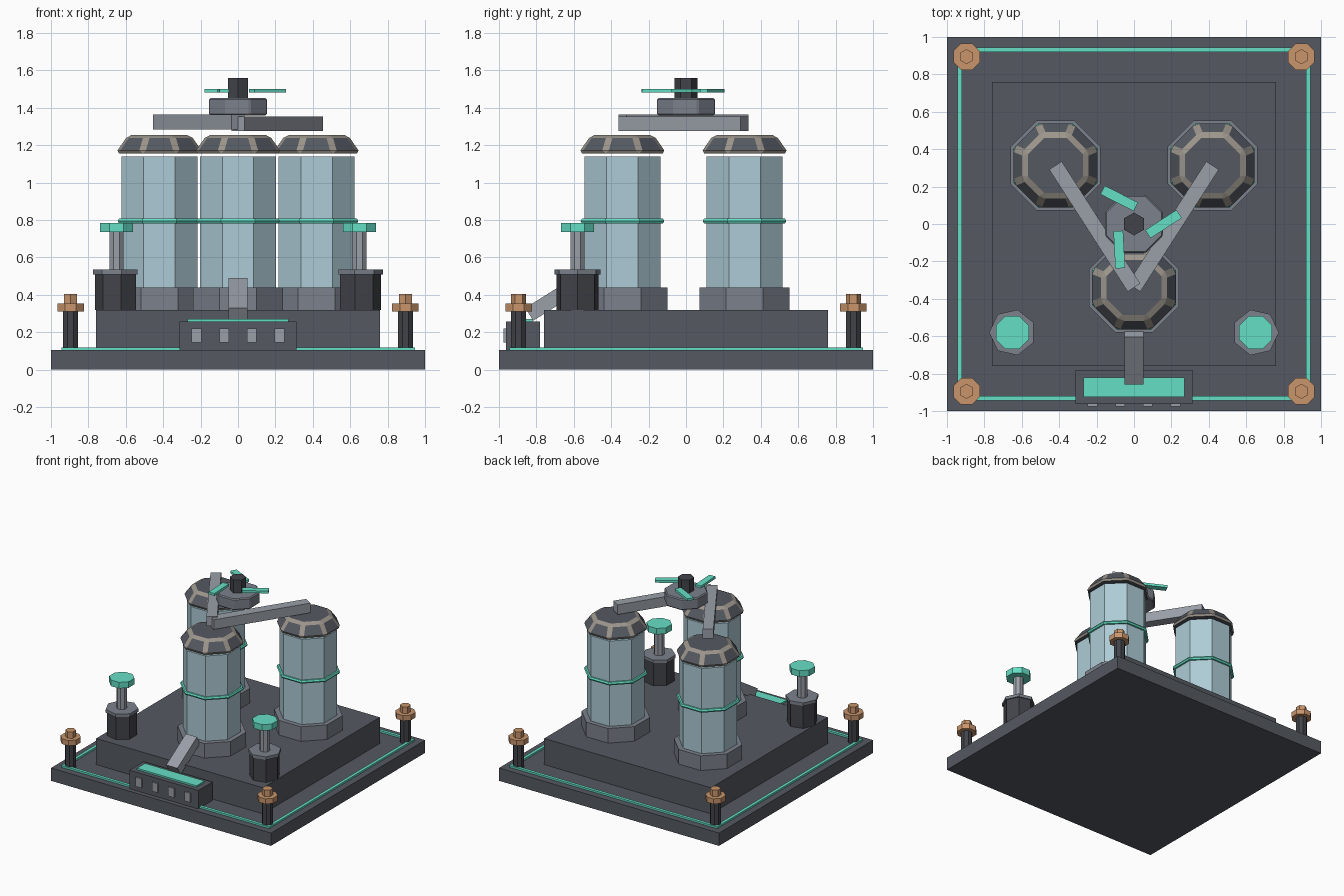
import bpy, bmesh
from math import pi, cos, sin, tau, atan2, radians
from mathutils import Vector, Matrix

if "Cube" in bpy.data.objects:
    bpy.data.objects.remove(bpy.data.objects["Cube"])


def mat(name, r, g, b):
    m = bpy.data.materials.new(name)
    m.diffuse_color = (r, g, b, 1)
    m.use_nodes = True
    m.node_tree.nodes["Principled BSDF"].inputs["Base Color"].default_value = m.diffuse_color
    return m


DARK = mat("dark_metal", .09, .10, .12)
BLACK = mat("black_metal", .055, .057, .068)
MID = mat("mid_metal", .20, .22, .26)
LIGHT = mat("light_metal", .32, .345, .39)
TAN = mat("worn_edge", .33, .30, .26)
TEAL = mat("teal", .13, .74, .56)
COPPER = mat("copper", .58, .30, .15)
GLASS = mat("pale_glass", .42, .60, .67)


def finish(name, bm, *mats):
    bmesh.ops.recalc_face_normals(bm, faces=bm.faces)
    me = bpy.data.meshes.new(name)
    bm.to_mesh(me)
    bm.free()
    for m in mats:
        me.materials.append(m)
    ob = bpy.data.objects.new(name, me)
    bpy.context.collection.objects.link(ob)
    return ob


def box(name, x0, x1, y0, y1, z0, z1, m):
    bm = bmesh.new()
    mtx = Matrix.Translation(((x0 + x1) / 2, (y0 + y1) / 2, (z0 + z1) / 2))
    bmesh.ops.create_cube(bm, size=1, matrix=mtx @ Matrix.Diagonal((x1 - x0, y1 - y0, z1 - z0, 1)))
    return finish(name, bm, m)


def prism(name, x, y, z0, z1, n, r0, m, r1=None, turn=None, bevel=0, edge_mat=None):
    """n-sided prism or frustum; by default a flat side faces each axis"""
    r1 = r0 if r1 is None else r1
    turn = pi / n if turn is None else turn
    bm = bmesh.new()
    rings = [[bm.verts.new((x + r * cos(turn + tau * i / n), y + r * sin(turn + tau * i / n), z))
              for i in range(n)] for r, z in ((r0, z0), (r1, z1))]
    bm.faces.new(rings[0])
    bm.faces.new(rings[1])
    for i in range(n):
        j = (i + 1) % n
        bm.faces.new((rings[0][i], rings[0][j], rings[1][j], rings[1][i]))
    bmesh.ops.recalc_face_normals(bm, faces=bm.faces)
    if bevel:
        bmesh.ops.bevel(bm, geom=bm.edges[:], offset=bevel, offset_type='OFFSET', segments=1,
                        profile=.5, affect='EDGES', material=1 if edge_mat else -1)
    return finish(name, bm, *([m, edge_mat] if edge_mat else [m]))


def beam(name, a, b, w, h, m):
    """rectangular bar between two points"""
    a, b = Vector(a), Vector(b)
    d = b - a
    bm = bmesh.new()
    rot = (Matrix.Rotation(atan2(d.y, d.x), 4, 'Z')
           @ Matrix.Rotation(-atan2(d.z, d.xy.length), 4, 'Y'))
    bmesh.ops.create_cube(bm, size=1, matrix=Matrix.Translation((a + b) / 2) @ rot
                          @ Matrix.Diagonal((d.length, w, h, 1)))
    return finish(name, bm, m)


def ring(name, x, y, z, n, major, minor, m, k=6):
    bm = bmesh.new()
    g = []
    for i in range(n):
        t = tau * (i + .5) / n
        g.append([bm.verts.new((x + (major + minor * cos(tau * j / k)) * cos(t),
                                y + (major + minor * cos(tau * j / k)) * sin(t),
                                z + minor * sin(tau * j / k))) for j in range(k)])
    for i in range(n):
        for j in range(k):
            p, q = g[i], g[(i + 1) % n]
            bm.faces.new((p[j], q[j], q[(j + 1) % k], p[(j + 1) % k]))
    return finish(name, bm, m)


# stepped base with glowing border
box("base_plate", -1, 1, -1, 1, 0, .105, DARK)
box("platform", -.758, .758, -.758, .758, .1, .32, DARK)
for s, side in ((-1, "a"), (1, "b")):
    c = s * .932
    box("border_x_" + side, -.945, .945, c - .0125, c + .0125, .1, .12, TEAL)
    box("border_y_" + side, c - .0125, c + .0125, -.945, .945, .1, .12, TEAL)

# three tanks
TANKS = [(0, -.34), (-.42, .313), (.42, .313)]
for i, (x, y) in enumerate(TANKS):
    prism(f"tank_foot_{i}", x, y, .32, .44, 8, .26, MID)
    prism(f"tank_glass_{i}", x, y, .44, 1.14, 8, .22, GLASS)
    ring(f"tank_band_{i}", x, y, .795, 8, .228, .014, TEAL)
    prism(f"tank_cap_{i}", x, y, 1.156, 1.256, 8, .255, DARK, r1=.18, bevel=.02, edge_mat=TAN)

# overhead bars from the front tank to the rear ones
for i, z in ((1, 1.325), (2, 1.315)):
    beam(f"overhead_bar_{i}", (*TANKS[0], z), (*TANKS[i], z), .08, .08, LIGHT)

# rotor
prism("rotor_hub", 0, 0, 1.36, 1.453, 8, .167, MID, bevel=.008)
prism("rotor_axle", 0, 0, 1.45, 1.56, 6, .061, BLACK, turn=pi / 2)
for k in range(3):
    a = k * tau / 3
    c = Vector((.158 * cos(a), .158 * sin(a), 1.491))
    d = Vector((cos(a + radians(33)), sin(a + radians(33)), 0)) * .1
    beam(f"rotor_blade_{k}", c - d, c + d, .052, .02, TEAL)

# seven-sided valve posts, mirrored with a corner pointing outward
for s, side in ((-1, "left"), (1, "right")):
    x, y, t = s * .65, -.58, 0 if s > 0 else pi
    prism("valve_body_" + side, x, y, .32, .512, 7, .115, BLACK, turn=t)
    prism("valve_collar_" + side, x, y, .51, .535, 7, .125, MID, turn=t)
    prism("valve_stem_" + side, x, y, .53, .737, 8, .04, LIGHT)
    prism("valve_knob_" + side, x, y, .735, .785, 8, .096, TEAL)

# corner bolts
for i, (sx, sy) in enumerate(((-1, -1), (1, -1), (1, 1), (-1, 1))):
    x, y = sx * .895, sy * .895
    prism(f"bolt_post_{i}", x, y, .1, .312, 8, .043, BLACK)
    prism(f"bolt_head_{i}", x, y, .31, .353, 8, .077, COPPER)
    prism(f"bolt_tip_{i}", x, y, .35, .406, 6, .04, COPPER, turn=pi / 2)

# front console with vents, screen and feed chute
box("console", -.313, .313, -.963, -.78, .1, .257, DARK)
box("console_screen", -.27, .27, -.925, -.82, .25, .27, TEAL)
for i, x in enumerate((-.222, -.074, .074, .222)):
    box(f"console_vent_{i}", x - .026, x + .026, -.975, -.955, .145, .22, LIGHT)
beam("feed_chute", (0, -.838, .296), (0, -.584, .456), .102, .08, LIGHT)
